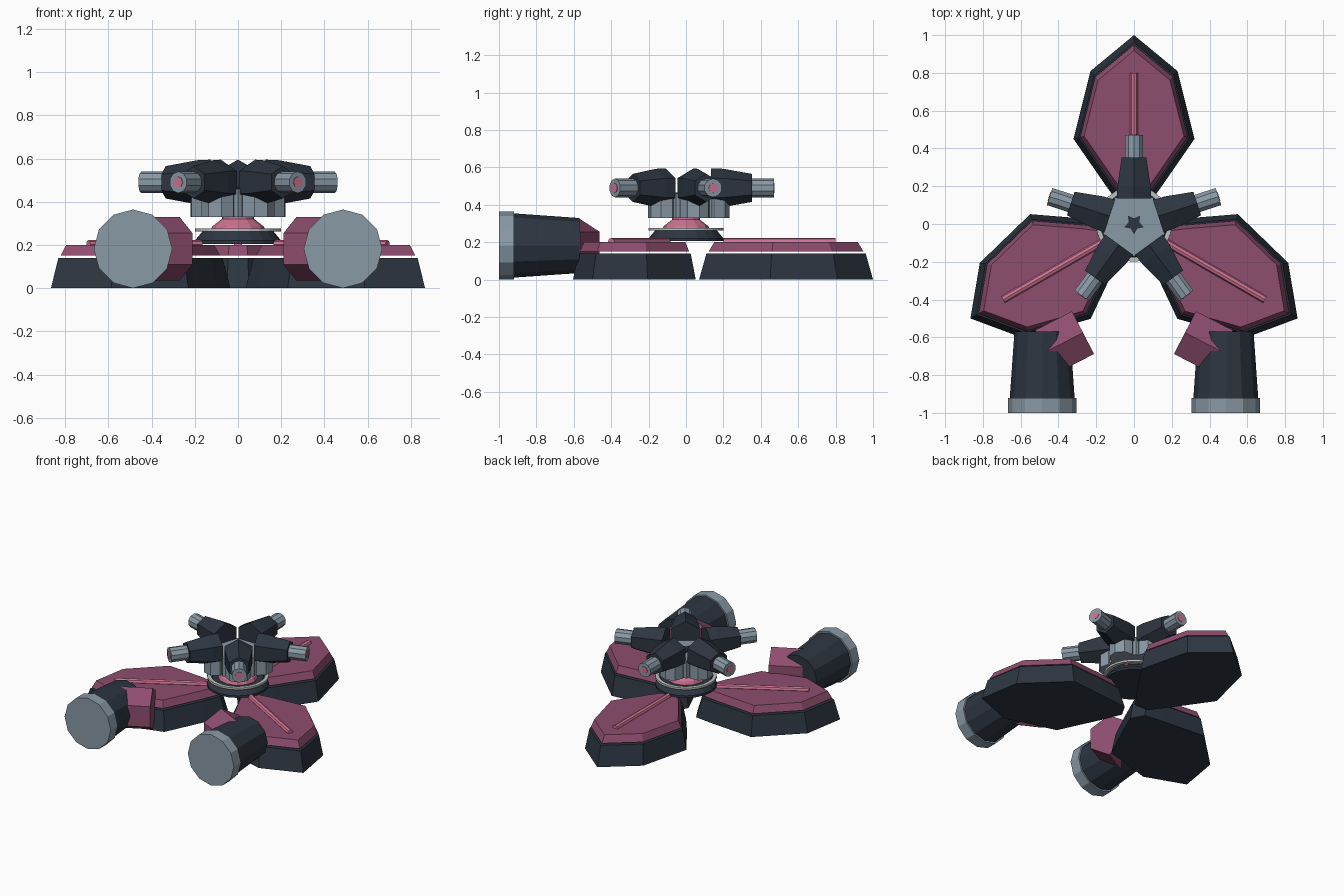
import bpy, bmesh, math
from mathutils import Matrix, Vector

if "Cube" in bpy.data.objects:
    bpy.data.objects.remove(bpy.data.objects["Cube"])

def material(name, rgb):
    m = bpy.data.materials.new(name)
    m.diffuse_color = (*rgb, 1)
    m.use_nodes = True
    m.node_tree.nodes["Principled BSDF"].inputs["Base Color"].default_value = m.diffuse_color
    return m

SLATE = material("dark slate", (0.026, 0.036, 0.052))
PLUM = material("plum", (0.27, 0.075, 0.155))
PINK = material("pink", (0.62, 0.17, 0.29))
STEEL = material("steel grey", (0.25, 0.32, 0.38))
PALE = material("pale grey", (0.50, 0.53, 0.52))

def loft(name, rings, mat, xf=Matrix(), closed=False):
    """Join equal-length rings of points into a faceted solid."""
    bm = bmesh.new()
    vs = [[bm.verts.new(xf @ Vector(p)) for p in r] for r in rings]
    n = len(vs[0])
    pairs = list(zip(vs, vs[1:])) + ([(vs[-1], vs[0])] if closed else [])
    for a, b in pairs:
        for i in range(n):
            j = (i + 1) % n
            bm.faces.new((a[i], a[j], b[j], b[i]))
    if not closed:
        bm.faces.new(vs[0][::-1])
        bm.faces.new(vs[-1])
    bmesh.ops.recalc_face_normals(bm, faces=bm.faces)
    me = bpy.data.meshes.new(name)
    bm.to_mesh(me)
    bm.free()
    me.materials.append(mat)
    ob = bpy.data.objects.new(name, me)
    bpy.context.collection.objects.link(ob)
    return ob

def ring(r, h, n, phase=0.0):
    return [(r * math.cos(phase + math.tau * i / n),
             r * math.sin(phase + math.tau * i / n), h) for i in range(n)]

def turned(name, profile, n, mat, xf=Matrix(), phase=0.0, closed=False):
    """Solid from (radius, height) pairs along local z."""
    return loft(name, [ring(r, h, n, phase) for r, h in profile], mat, xf, closed)

def axis_to(direction, origin):
    """Local z along a level direction, local x pointing up."""
    z = Vector(direction).normalized()
    x = Vector((0, 0, 1))
    y = z.cross(x)
    m = Matrix((x, y, z)).transposed().to_4x4()
    return Matrix.Translation(origin) @ m

# Three petal-shaped feet, each a dark base, plum plate and pink spine
half = [(1.0, 0), (0.81, 0.23), (0.45, 0.32), (0.19, 0.14), (0.07, 0.05)]
outline = half + [(x, -y) for x, y in half[:0:-1]]

def petal(scale, z):
    return [(0.535 + (x - 0.535) * scale, y * scale, z) for x, y in outline]

for k, deg in enumerate((90, 210, 330)):
    turn = Matrix.Rotation(math.radians(deg), 4, 'Z')
    loft(f"foot_base_{k}", [petal(1, 0), petal(0.915, 0.14)], SLATE, turn)
    loft(f"foot_plate_{k}", [petal(0.89, 0.15), petal(0.825, 0.2)], PLUM, turn)
    turned(f"foot_spine_{k}", [(0.02, 0.2), (0.02, 0.8)], 8, PINK,
           turn @ axis_to((1, 0, 0), (0, 0, 0.202)))

# Two front cannons with hexagonal mounts
for side, s in (("left", -1), ("right", 1)):
    barrel = axis_to((0, -1, 0), (s * 0.486, 0, 0.182))
    turned(f"cannon_barrel_{side}", [(0.147, 0.57), (0.172, 0.925)], 12, SLATE, barrel)
    turned(f"cannon_muzzle_{side}", [(0.182, 0.92), (0.182, 1.0)], 12, STEEL, barrel)
    turned(f"cannon_mount_{side}", [(0.147, 0), (0.147, 0.22)], 6, PLUM,
           axis_to((s * 0.89, -0.46, 0), (s * 0.27, -0.575, 0.182)))

# Pedestal under the turret
turned("pedestal", [(0.2, 0.205), (0.2, 0.22), (0.165, 0.262)], 20, SLATE)
turned("pedestal_ring", [(0.2, 0.262), (0.2, 0.276), (0.175, 0.276), (0.175, 0.262)],
       24, PALE, closed=True)
turned("pedestal_dome", [(0.13, 0.26), (0.12, 0.285), (0.075, 0.32), (0.075, 0.335)],
       12, PINK)

# Turret hub
turned("turret_hub", [(0.172, 0.33), (0.172, 0.46)], 5, STEEL, phase=math.radians(54))
star = [(r * math.cos(math.radians(90 + 36 * i)), r * math.sin(math.radians(90 + 36 * i)))
        for i in range(10) for r in ((0.03, 0.055)[i % 2],)]
loft("hub_star", [[(x, y, z) for x, y in star] for z in (0.459, 0.466)], SLATE)

# Five radial guns, each with a post, arm, barrel and pink tip
for k in range(5):
    a = math.radians(90 + 72 * k)
    d = Vector((math.cos(a), math.sin(a), 0))
    aim = axis_to(d, (0, 0, 0.49))
    turned(f"turret_post_{k}", [(0.082, 0.33), (0.082, 0.44)], 8, STEEL,
           Matrix.Translation(d * 0.15), a)
    turned(f"gun_arm_{k}", [(0.105, 0.135), (0.102, 0.2), (0.075, 0.352)], 6, SLATE, aim)
    turned(f"gun_barrel_{k}", [(0.05, 0.34), (0.05, 0.47)], 10, STEEL, aim)
    turned(f"gun_tip_{k}", [(0.026, 0.469), (0.026, 0.473)], 8, PINK, aim)
